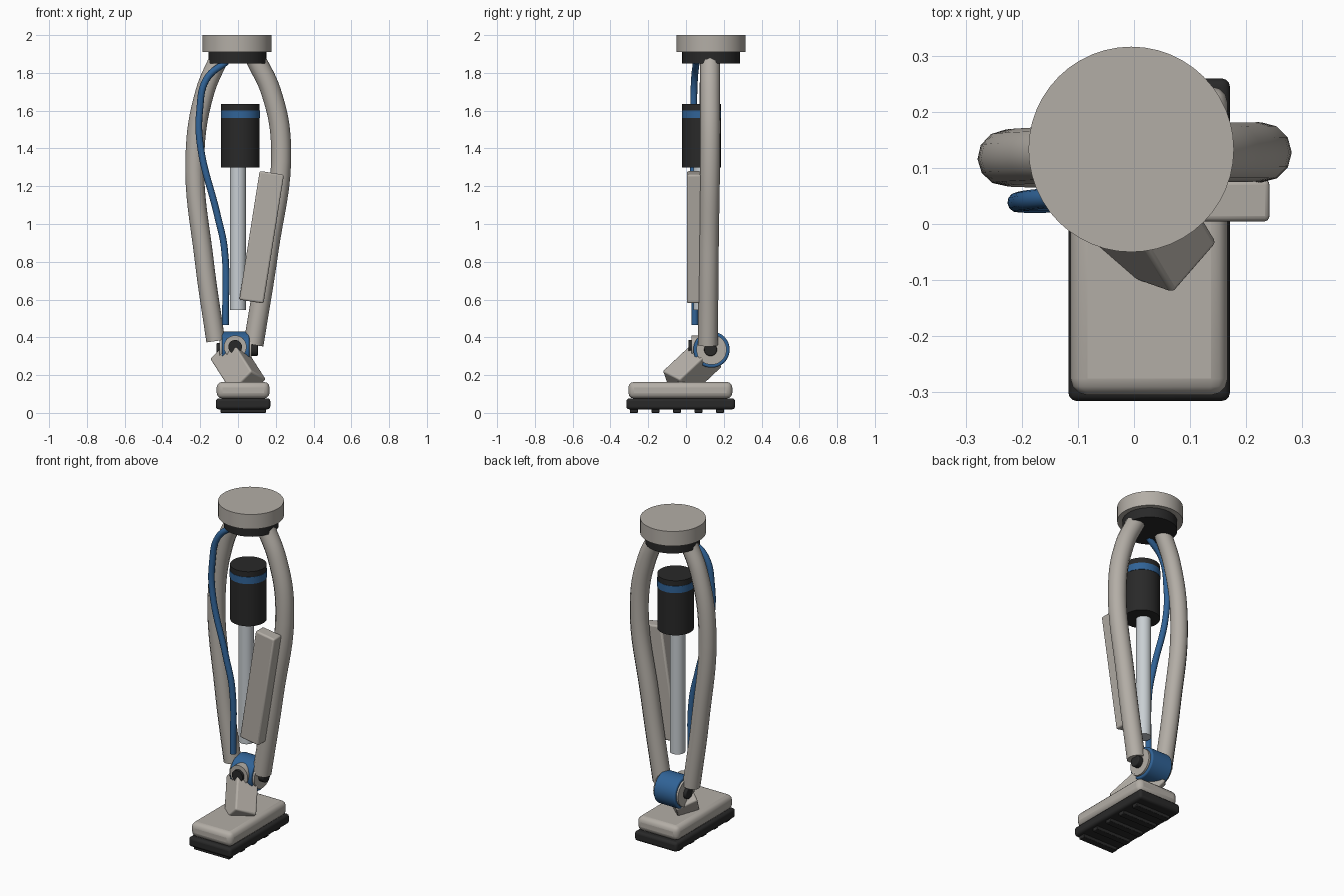
import bpy, math
from mathutils import Matrix, Vector

cube = bpy.data.objects.get("Cube")
if cube:
    bpy.data.objects.remove(cube, do_unlink=True)


def material(name, rgb):
    m = bpy.data.materials.new(name)
    m.use_nodes = True
    m.diffuse_color = (*rgb, 1)
    m.node_tree.nodes["Principled BSDF"].inputs["Base Color"].default_value = (*rgb, 1)
    return m


GREY = material("warm_grey", (0.45, 0.42, 0.38))
DARK = material("black_rubber", (0.022, 0.022, 0.022))
BLUE = material("blue", (0.03, 0.125, 0.31))
STEEL = material("steel", (0.58, 0.62, 0.65))


def finish(obj, name, mat):
    obj.name = name
    obj.data.materials.clear()
    obj.data.materials.append(mat)
    bpy.ops.object.select_all(action='DESELECT')
    obj.select_set(True)
    bpy.context.view_layer.objects.active = obj
    bpy.ops.object.shade_smooth_by_angle(angle=math.radians(35))
    return obj


def cylinder(name, mat, start, end, radius, bevel=0.0):
    a, b = Vector(start), Vector(end)
    turn = (b - a).to_track_quat('Z', 'Y').to_euler()
    bpy.ops.mesh.primitive_cylinder_add(vertices=48, radius=radius, depth=(b - a).length,
                                        location=(a + b) / 2, rotation=turn)
    obj = bpy.context.object
    if bevel:
        add_bevel(obj, bevel)
    return finish(obj, name, mat)


def add_bevel(obj, width, segments=3):
    mod = obj.modifiers.new("rounding", 'BEVEL')
    mod.width = width
    mod.segments = segments
    mod.limit_method = 'ANGLE'


def box(name, mat, centre, size, bevel, axes=None):
    bpy.ops.mesh.primitive_cube_add(size=1)
    obj = bpy.context.object
    obj.data.transform(Matrix.Diagonal((*size, 1)))
    turn = axes.to_4x4() if axes else Matrix.Identity(4)
    obj.matrix_world = Matrix.Translation(centre) @ turn
    add_bevel(obj, bevel)
    return finish(obj, name, mat)


def tube(name, mat, points, radius):
    curve = bpy.data.curves.new(name, 'CURVE')
    curve.dimensions = '3D'
    curve.bevel_depth = radius
    curve.bevel_resolution = 4
    curve.use_fill_caps = True
    curve.resolution_u = 8
    spline = curve.splines.new('BEZIER')
    spline.bezier_points.add(len(points) - 1)
    for bp, co in zip(spline.bezier_points, points):
        bp.co = co
        bp.handle_left_type = bp.handle_right_type = 'AUTO'
    obj = bpy.data.objects.new(name, curve)
    bpy.context.collection.objects.link(obj)
    bpy.ops.object.select_all(action='DESELECT')
    obj.select_set(True)
    bpy.context.view_layer.objects.active = obj
    bpy.ops.object.convert(target='MESH')
    return finish(bpy.context.object, name, mat)


# Knee mount
cylinder("top_disc", GREY, (-0.005, 0.133, 1.91), (-0.005, 0.133, 2.0), 0.183)
cylinder("mount_collar", DARK, (-0.003, 0.133, 1.85), (-0.003, 0.133, 1.912), 0.153)

# Two bowed frame tubes
tube("right_frame_tube", GREY,
     [(-0.1, 0.125, 1.88), (-0.175, 0.122, 1.7), (-0.228, 0.118, 1.36),
      (-0.178, 0.115, 0.8), (-0.118, 0.115, 0.38)], 0.05)
tube("left_frame_tube", GREY,
     [(0.09, 0.128, 1.88), (0.175, 0.128, 1.7), (0.228, 0.128, 1.41),
      (0.16, 0.12, 0.85), (0.082, 0.116, 0.36)], 0.053)

# Cable
tube("cable", BLUE,
     [(-0.06, 0.055, 1.86), (-0.165, 0.045, 1.77), (-0.203, 0.04, 1.6), (-0.2, 0.038, 1.42),
      (-0.11, 0.04, 1.05), (-0.072, 0.045, 0.87), (-0.066, 0.047, 0.465)], 0.018)

# Damper
cylinder("damper_body", DARK, (0.013, 0.082, 1.3), (0.013, 0.082, 1.635), 0.102)
cylinder("damper_band", BLUE, (0.013, 0.082, 1.56), (0.013, 0.082, 1.602), 0.104)
cylinder("damper_rod", STEEL, (0, 0.082, 0.545), (0, 0.082, 1.31), 0.043)

# Control box leaning along the left tube
box("control_box", GREY, (0.125, 0.042, 0.93), (0.13, 0.075, 0.69), 0.01,
    Matrix.Rotation(math.radians(9), 3, 'Y'))

# Ankle joint
cylinder("ankle_drum", BLUE, (-0.085, 0.135, 0.335), (0.06, 0.135, 0.335), 0.096, 0.008)
for side, x in (("right", -0.085), ("left", 0.06)):
    out = math.copysign(0.012, x)
    cylinder(side + "_ankle_cap", GREY, (x, 0.135, 0.335), (x + out, 0.135, 0.335), 0.08)
cylinder("ankle_pin", DARK, (-0.115, 0.13, 0.335), (0.105, 0.13, 0.335), 0.034, 0.006)
cylinder("front_lug", GREY, (-0.015, 0.03, 0.35), (-0.015, 0.1, 0.35), 0.06)
cylinder("front_pin", DARK, (-0.015, 0.013, 0.35), (-0.015, 0.05, 0.35), 0.036)

# Slanted ankle block between drum and foot
along = Vector((-0.40, 0.666, 0.626)).normalized()
across = Vector((0.61, 0.705, -0.355))
across = (across - along * across.dot(along)).normalized()
down = along.cross(across)
axes = Matrix((across, down, along)).transposed()
if axes.determinant() < 0:
    axes.col[1] = -axes.col[1]
box("ankle_block", GREY, (0, 0.033, 0.232), (0.13, 0.16, 0.28), 0.01, axes)

# Foot, sole and treads
box("foot", GREY, (0.027, -0.03, 0.12), (0.28, 0.55, 0.088), 0.03, None)
box("sole", DARK, (0.027, -0.028, 0.048), (0.288, 0.575, 0.058), 0.015)
for i in range(5):
    box(f"tread_{i + 1}", DARK, (0.028, -0.276 + i * 0.114, 0.012), (0.24, 0.042, 0.024), 0.004)
